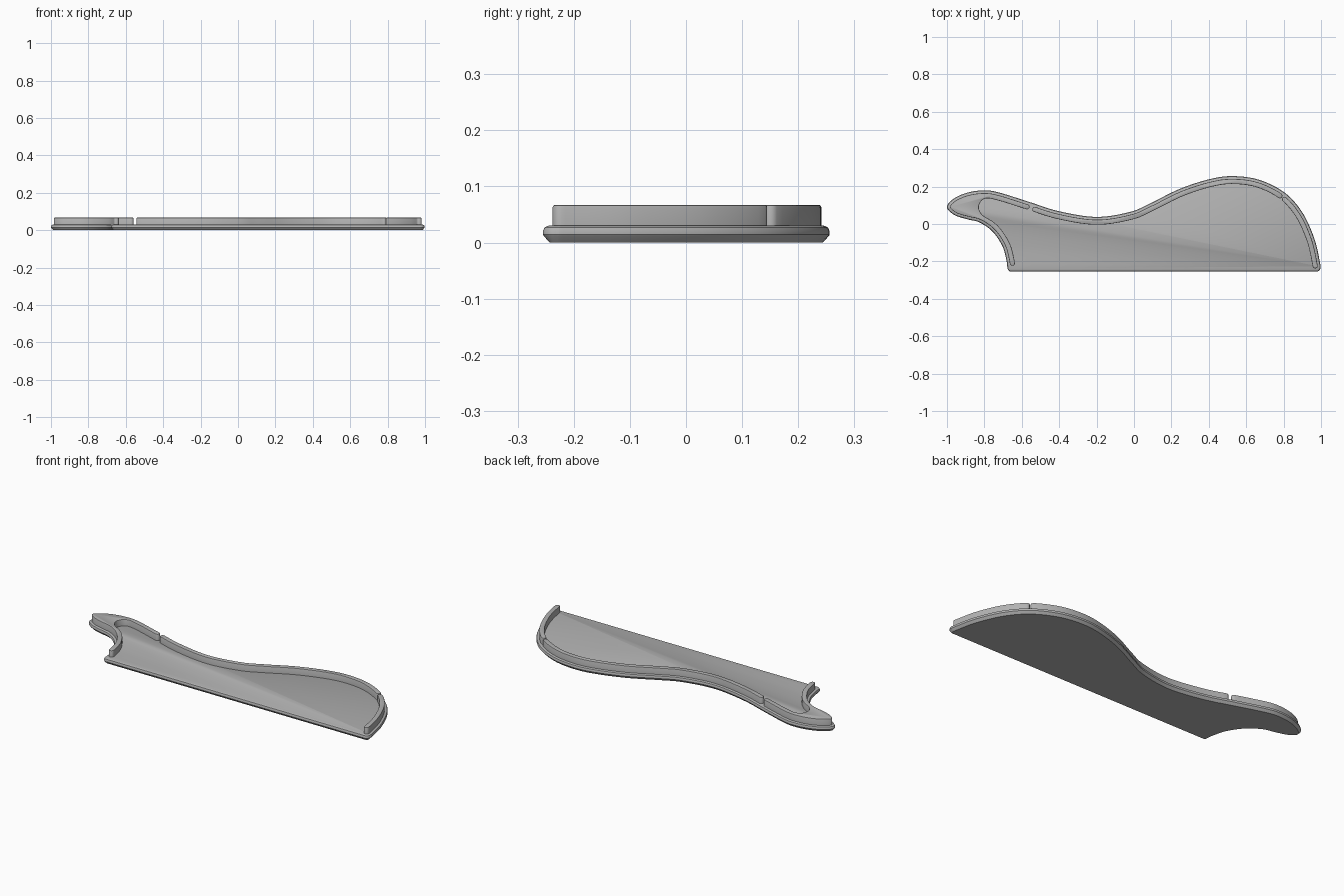
import bpy, bmesh, math
from mathutils import Vector

cube = bpy.data.objects.get("Cube")
if cube:
    bpy.data.objects.remove(cube)

grey = bpy.data.materials.new("plain grey")
grey.use_nodes = True
grey.diffuse_color = (0.45, 0.45, 0.45, 1)
grey.node_tree.nodes["Principled BSDF"].inputs["Base Color"].default_value = grey.diffuse_color

# Curved edge of the plate, from the front left corner over the back to the front right corner
EDGE = [Vector(p) for p in [
    (-.677, -.233), (-.682, -.195), (-.703, -.12), (-.755, -.042), (-.825, .008), (-.89, .025),
    (-.96, .048), (-1, .09), (-.965, .135), (-.89, .168), (-.8, .18), (-.72, .168),
    (-.56, .118), (-.4, .068), (-.2, .038), (-.02, .065), (.09, .112), (.245, .188),
    (.405, .24), (.53, .256), (.67, .236), (.805, .168), (.9, .062), (.965, -.08),
    (.995, -.21), (.997, -.233)]]
LAST = len(EDGE) - 1
INSET, WIDTH = 0.015, 0.027


def spline(pts, t):
    """Point on a smooth curve through pts."""
    i = min(max(int(t), 0), len(pts) - 2)
    f = t - i
    b, c = pts[i], pts[i + 1]
    a = pts[i - 1] if i else 2 * b - c
    d = pts[i + 2] if i + 2 < len(pts) else 2 * c - b
    return 0.5 * (2 * b + (c - a) * f + (2 * a - 5 * b + 4 * c - d) * f ** 2
                  + (3 * b - a - 3 * c + d) * f ** 3)


def frame(t):
    """Point, tangent and inward normal on the edge."""
    tan = (spline(EDGE, t + .01) - spline(EDGE, t - .01)).normalized()
    return spline(EDGE, t), tan, Vector((tan.y, -tan.x))


def run(t0, t1, dist):
    """Stretch of the edge moved inward by dist."""
    n = max(3, int(abs(t1 - t0) * 8))
    out = []
    for k in range(n + 1):
        p, _, nor = frame(t0 + (t1 - t0) * k / n)
        out.append(p + nor * dist)
    return out


def round_end(t, sign):
    """Half circle that closes a wall; sign is 1 at its far end, -1 at its start."""
    p, tan, nor = frame(t)
    mid, r = p + nor * (INSET + WIDTH / 2), WIDTH / 2
    return [mid + sign * r * (math.sin(a) * tan - math.cos(a) * nor)
            for a in (math.pi * k / 8 for k in range(1, 8))]


def arc(cx, cy, r, a0, a1):
    return [Vector((cx + r * math.cos(a), cy + r * math.sin(a)))
            for a in (math.radians(a0 + (a1 - a0) * k / 6) for k in range(1, 7))]


def loft(name, outline, rings):
    """Solid from a clockwise outline and (inset, height) rings."""
    bm = bmesh.new()
    n = len(outline)
    nors = []
    for i in range(n):
        u = (outline[i] - outline[i - 1]).normalized()
        v = (outline[(i + 1) % n] - outline[i]).normalized()
        t = (u + v).normalized()
        nors.append(Vector((t.y, -t.x)))
    layers = [[bm.verts.new((*(p + m * inset), z)) for p, m in zip(outline, nors)]
              for inset, z in rings]
    for lo, hi in zip(layers, layers[1:]):
        for i in range(n):
            j = (i + 1) % n
            bm.faces.new((lo[i], lo[j], hi[j], hi[i]))
    bm.faces.new(layers[0])
    bm.faces.new(layers[-1])
    bmesh.ops.recalc_face_normals(bm, faces=bm.faces)
    mesh = bpy.data.meshes.new(name)
    bm.to_mesh(mesh)
    bm.free()
    mesh.materials.append(grey)
    ob = bpy.data.objects.new(name, mesh)
    bpy.context.collection.objects.link(ob)
    bpy.ops.object.select_all(action='DESELECT')
    ob.select_set(True)
    bpy.context.view_layer.objects.active = ob
    bpy.ops.object.shade_smooth_by_angle(angle=math.radians(30))


# Base plate: chamfered below, rounded above
plate = run(0, LAST, 0) + arc(.975, -.233, .022, 0, -90) + arc(-.655, -.233, .022, -90, -180)[:-1]
plate.insert(len(plate) - 5, Vector((-.655, -.255)))
loft("base_plate", plate, [(.012, 0), (.002, .011), (0, .014), (0, .02), (.003, .027), (.01, .03)])

WALL = [(0, .02), (0, .063), (.0012, .0658), (.004, .067)]
INNER = INSET + WIDTH


def wall(name, t0, t1, inner):
    loft(name, run(t0, t1, INSET) + round_end(t1, 1) + inner + round_end(t0, -1), WALL)


# Raised walls along the back and right
for name, t0, t1 in (("back_wall", 12.25, 20.93), ("left_end_wall", 21.17, LAST - .85)):
    wall(name, t0, t1, run(t1, t0, INNER))

# Solid raised head, with a rounded pocket on its inner side
head_start, head_end = .6, 11.98
near, far = run(head_end, 11.2, INNER), run(3.4, head_start, INNER)
pocket = [near[-1]] + [Vector(p) for p in [(-.775, .137), (-.812, .128), (-.83, .09), (-.812, .05)]] + [far[0]]
curve = [spline(pocket, k / 6) for k in range(1, 6 * (len(pocket) - 1))]
wall("raised_head", head_start, head_end, near + curve + far)
